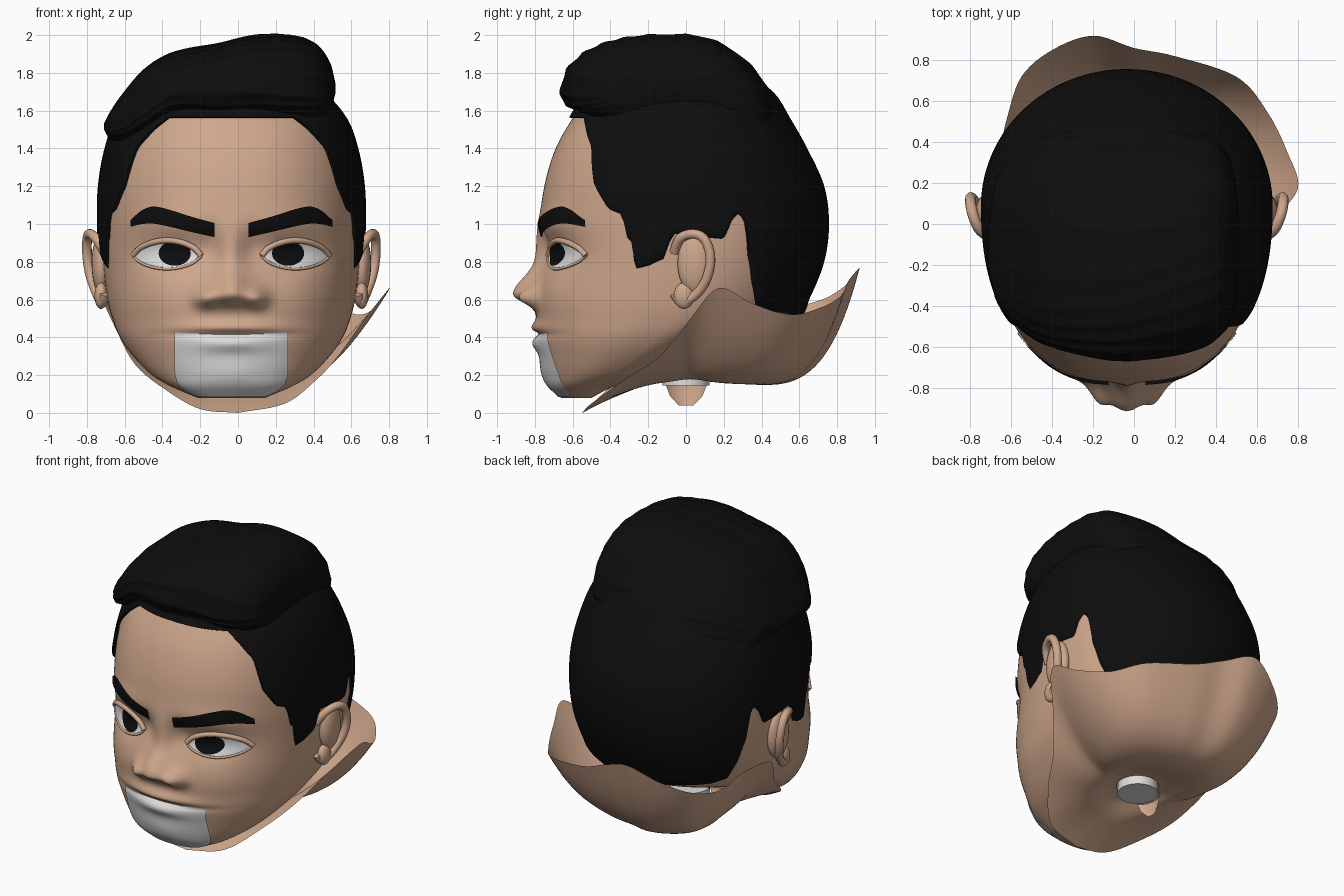
import bpy, bmesh, math
from mathutils import Vector

if "Cube" in bpy.data.objects:
    bpy.data.objects.remove(bpy.data.objects["Cube"])

CX, E, TAU = -0.035, 2.3, math.tau  # head centre, face roundness

def material(name, rgb):
    m = bpy.data.materials.new(name)
    m.diffuse_color = (*rgb, 1)
    m.use_nodes = True
    m.node_tree.nodes["Principled BSDF"].inputs["Base Color"].default_value = m.diffuse_color
    return m

SKIN = material("skin", (0.62, 0.385, 0.26))
BLACK = material("hair black", (0.004, 0.004, 0.004))
WHITE = material("light grey", (0.72, 0.72, 0.72))

def grid(name, rows, mat, wrap=False, caps=False):
    """Surface through rows of points."""
    n, faces = len(rows[0]), []
    for i in range(len(rows) - 1):
        for j in range(n if wrap else n - 1):
            k = (j + 1) % n
            faces.append((i * n + j, i * n + k, (i + 1) * n + k, (i + 1) * n + j))
    if caps:
        faces += [tuple(range(n)), tuple(range((len(rows) - 1) * n, len(rows) * n))]
    me = bpy.data.meshes.new(name)
    me.from_pydata([tuple(p) for r in rows for p in r], [], faces)
    bm = bmesh.new()
    bm.from_mesh(me)
    bmesh.ops.recalc_face_normals(bm, faces=bm.faces)
    bm.to_mesh(me)
    bm.free()
    me.materials.append(mat)
    ob = bpy.data.objects.new(name, me)
    bpy.context.collection.objects.link(ob)
    bpy.ops.object.select_all(action='DESELECT')
    ob.select_set(True)
    bpy.context.view_layer.objects.active = ob
    bpy.ops.object.shade_smooth_by_angle(angle=math.radians(50))

def sample(table, key, smooth=True):
    """Interpolate the columns of a table by its first column."""
    last = len(table) - 1
    key = min(max(key, table[0][0]), table[last][0])
    i = 0
    while i < last - 1 and table[i + 1][0] < key:
        i += 1
    a, b, p, q = table[i], table[i + 1], table[max(i - 1, 0)], table[min(i + 2, last)]
    h = b[0] - a[0]
    t, out = (key - a[0]) / h, []
    for c in range(1, len(a)):
        if smooth:
            m0 = (b[c] - p[c]) / (b[0] - p[0]) * h
            m1 = (q[c] - a[c]) / (q[0] - a[0]) * h
            out.append((2*t**3 - 3*t*t + 1) * a[c] + (t**3 - 2*t*t + t) * m0
                       + (3*t*t - 2*t**3) * b[c] + (t**3 - t*t) * m1)
        else:
            out.append(a[c] + (b[c] - a[c]) * t)
    return out

# Head cross-sections: height, half width, front y, back y, widest y
HEAD = [(.08, .18, -.66, -.5, -.58), (.14, .32, -.715, -.38, -.52),
        (.2, .42, -.74, -.18, -.4), (.3, .52, -.765, .05, -.26),
        (.4, .59, -.785, .28, -.15), (.5, .63, -.79, .57, -.05),
        (.6, .655, -.79, .63, .01), (.8, .68, -.765, .71, .07),
        (1.0, .69, -.77, .735, .09), (1.2, .685, -.75, .71, .08),
        (1.4, .65, -.69, .62, .06), (1.56, .59, -.6, .53, .04),
        (1.7, .47, -.5, .44, .03), (1.8, .33, -.35, .3, .02)]
# Face relief: x, z, spread x, spread below, spread above, height
RELIEF = [(0, .63, .09, .05, .1, .125), (.135, .605, .05, .04, .05, .075),
          (0, .85, .05, .13, .13, .03), (.3, .85, .15, .08, .08, -.05),
          (.12, .88, .05, .08, .08, -.02), (.3, 1.02, .2, .06, .06, .015),
          (.4, .62, .15, .12, .12, .015), (0, .45, .2, .02, .03, .03),
          (0, .415, .24, .012, .012, -.02), (0, .365, .14, .035, .03, .025),
          (0, .2, .14, .07, .07, .015)]

def relief(x, z):
    return sum(h * math.exp(-((abs(x) - x0) / sx) ** 2 / 1.4
                            - ((z - z0) / (lo if z < z0 else hi)) ** 2 / 1.4)
               for x0, z0, sx, lo, hi, h in RELIEF)

def head_point(deg, z, off=0.0):
    hw, yf, yb, yc = sample(HEAD, z)
    s, c = math.sin(math.radians(deg)), math.cos(math.radians(deg))
    x = math.copysign(abs(s) ** (2 / E if c > 0 else 1), s) * (hw + off)
    if c > 0:
        return Vector((x + CX, yc - c ** (2 / E) * (yc - yf + off) - relief(x, z), z))
    return Vector((x + CX, yc - c * (yb - yc + off), z))

def face_point(x, z, off=0.0):
    hw, yf, yb, yc = sample(HEAD, z)
    u = min(abs(x) / hw, .99)
    y = yc - (1 - u ** E) ** (1 / E) * (yc - yf) - relief(x, z) - off
    return Vector((x + CX, y, z))

def patch(name, f, off, mat, nu=28, nv=10):
    """Plate lying on the face; f maps u, v in 0..1 to x, z."""
    grid(name, [[face_point(*f(i / nu, j / nv), off) for i in range(nu + 1)]
                for j in range(nv + 1)], mat)

def tube(name, pts, radius, mat):
    cu = bpy.data.curves.new(name, 'CURVE')
    cu.dimensions, cu.bevel_depth, cu.bevel_resolution = '3D', radius, 3
    cu.use_fill_caps = True
    sp = cu.splines.new('NURBS')
    sp.points.add(len(pts) - 1)
    for p, v in zip(sp.points, pts):
        p.co = (*v, 1)
    sp.use_endpoint_u, sp.order_u, sp.resolution_u = True, 3, 5
    cu.materials.append(mat)
    bpy.context.collection.objects.link(bpy.data.objects.new(name, cu))

def ball(name, loc, r, mat):
    grid(name, [[Vector((loc[0] + r[0] * math.sin(a) * math.cos(TAU * j / 20),
                         loc[1] + r[1] * math.sin(a) * math.sin(TAU * j / 20),
                         loc[2] + r[2] * math.cos(a))) for j in range(20)]
                for a in (math.pi * (i + .1) / 12.2 for i in range(13))], mat, True, True)

# Head with nose, cheeks and lips
COLS = [i * 1.5 - 180 for i in range(240)]
grid("head", [[head_point(d, .08 + 1.72 * i / 120) for d in COLS]
              for i in range(121)], SKIN, True, True)

# Hair cap: lower edge height by angle from the front
HAIRLINE = [(0, 1.56), (30, 1.56), (37, 1.5), (46, 1.4), (51, 1.2), (58, 1.08),
            (64, 1.05), (65.5, .93), (68, .9), (69.5, .76), (75, .78), (80, .82),
            (81.5, .95), (90, .93), (100, .92), (103.5, 1.02), (107, 1.06),
            (110, 1.0), (112, .85), (118, .7), (126, .57), (135, .54), (180, .5)]
LOW = [sample(HAIRLINE, abs(d), False)[0] for d in COLS]
grid("hair_cap", [[head_point(d, z + (1.8 - z) * i / 40, .022 if i else .008)
                   for d, z in zip(COLS, LOW)] for i in range(41)], BLACK, True)

# Swept top hair: x, front y, back y, bottom, top
SWEEP = [(-.71, -.2, .0, 1.5, 1.53), (-.68, -.36, .2, 1.45, 1.59),
         (-.62, -.45, .3, 1.42, 1.68), (-.5, -.56, .42, 1.46, 1.82),
         (-.35, -.62, .48, 1.55, 1.91), (-.1, -.67, .5, 1.54, 1.96),
         (.1, -.66, .5, 1.54, 2.005), (.3, -.62, .46, 1.52, 2.0),
         (.42, -.55, .4, 1.53, 1.95), (.49, -.42, .25, 1.59, 1.85),
         (.515, -.15, .0, 1.69, 1.75)]
rows = []
for i in range(71):
    x = -.71 + 1.225 * (.5 - .5 * math.cos(math.pi * i / 70))
    yf, yb, zb, zt = sample(SWEEP, x)
    yc, zc, row = (yf + yb) / 2, zb + .35 * (zt - zb), []
    for j in range(200):
        a = TAU * j / 200
        c, s = math.cos(a), math.sin(a)
        k = 1 - .022 * abs(math.sin(11 * a + 2.5 * x + 1.2 * math.sin(3 * a + 4 * x)))
        y = yc + k * (yb - yf) / 2 * math.copysign(abs(c) ** .83, c)
        z = zc + k * (zt - zc if s > 0 else zc - zb) * math.copysign(abs(s) ** .83, s)
        row.append(Vector((x, y, z - .75 * max(0, y) ** 2)))
    rows.append(row)
grid("swept_hair", rows, BLACK, True, True)

# Mouth and chin plate
CHIN = [(.085, .18), (.11, .24), (.15, .285), (.2, .3), (.42, .3)]
def chin(u, v):
    z = .085 + .33 * v
    return (2 * u - 1) * sample(CHIN, z, False)[0], z + .012 * (2 * u - 1) ** 2 * v
patch("mouth_plate", chin, .009, WHITE, 36, 30)

# Eyes, lids, brows and ears on both sides
BROW = [(.09, .93, 1.005), (.2, .955, 1.035), (.4, 1.0, 1.092),
        (.47, 1.0, 1.075), (.535, .985, 1.02)]
EAR = [(.67, -.06, .85), (.71, -.05, .92), (.75, .03, .955), (.765, .1, .93),
       (.765, .135, .83), (.75, .12, .73), (.72, .08, .65), (.70, .02, .6),
       (.68, -.03, .57), (.67, -.06, .63)]
for side, s in (("left", -1), ("right", 1)):
    def lens(u, v):
        k = math.sin(math.pi * u) ** .6
        return s * (.16 + .36 * u), .832 + k * (-.062 + .135 * v)
    def iris(u, v):
        return (s * (.3 + .085 * v * math.cos(TAU * u)), .845 + .066 * v * math.sin(TAU * u))
    def brow(u, v):
        lo, hi = sample(BROW, .09 + .445 * u)
        return s * (.09 + .445 * u), lo + (hi - lo) * v
    patch(side + "_eye_white", lens, .014, WHITE)
    patch(side + "_iris", iris, .021, BLACK, 32, 6)
    patch(side + "_brow", brow, .016, BLACK)
    for lid, v, r in (("upper", 1.06, .016), ("lower", -.06, .008)):
        tube(side + "_" + lid + "_lid",
             [face_point(*lens(i / 14, v), .012) for i in range(15)], r, SKIN)
    tube(side + "_ear_rim", [(CX + s * x, y, z) for x, y, z in EAR], .026, SKIN)
    ball(side + "_ear_bowl", (CX + s * .69, .05, .79), (.05, .095, .16), SKIN)
    ball(side + "_ear_lobe", (CX + s * .69, -.01, .62), (.035, .055, .07), SKIN)

# Open collar below the jaw, flaring up around the back
RIM = [(0, -.55, 0), (.25, -.5, .05), (.42, -.32, .18), (.53, -.14, .3),
       (.66, .01, .48), (.8, .17, .66), (.75, .35, .58), (.65, .55, .52),
       (.5, .72, .56), (.2, .82, .62), (0, .86, .7), (-.2, .92, .77),
       (-.4, .85, .68), (-.55, .72, .6), (-.62, .52, .56), (-.66, .35, .62),
       (-.73, .14, .64), (-.64, -.03, .43), (-.54, -.25, .25), (-.38, -.42, .12),
       (-.2, -.52, .02)]
loop = [(i, *p) for i, p in enumerate(RIM + RIM[:1])]
rim = [Vector(sample(loop, i / 6)) for i in range(len(RIM) * 6)]
rows = []
for i in range(37):
    g, row = (i / 36) ** 1.1, []
    for p in rim:
        flat = Vector((p.x + .03, p.y, 0))
        d = flat.normalized()
        xy = (d * .13).lerp(flat, g)
        base = .14 + .06 * math.exp(-(g / .25) ** 2)
        rise = max(0, (g - .15) / .85) ** (1.4 + 2.8 * max(0, d.y) ** 1.5)
        row.append(Vector((xy.x - .03, xy.y, base + (p.z - .14) * rise)))
    rows.append(row)
grid("neck_collar", rows, SKIN, True)

def ring(r, z, a0=0, a1=TAU, n=32):
    return [Vector((-.03 + r * math.cos(a0 + (a1 - a0) * j / n),
                    r * math.sin(a0 + (a1 - a0) * j / n), z)) for j in range(n)]

# Pale socket in the neck opening and the skin flap hanging beside it
grid("neck_socket", [ring(.125, .145), ring(.122, .24)], WHITE, True, True)
grid("neck_flap", [ring(.135, .145, 2.2, 4.1), ring(.13, .09, 2.4, 3.9),
                   ring(.12, .04, 2.8, 3.5)], SKIN)
